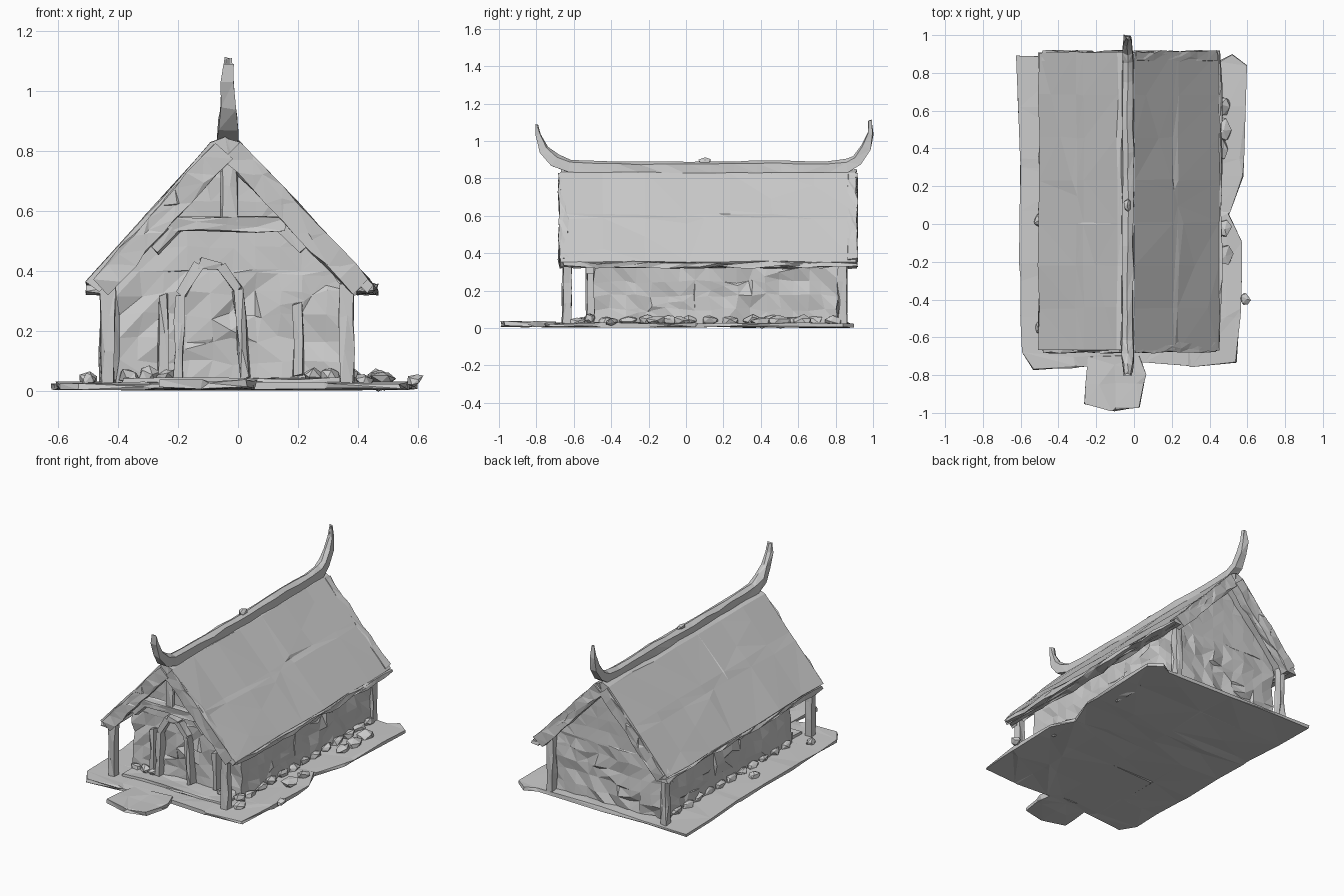
import bpy, bmesh, random
from mathutils import Vector, Matrix

if "Cube" in bpy.data.objects:
    bpy.data.objects.remove(bpy.data.objects["Cube"])

random.seed(4)


def finish(name, bm, step=None, jit=0.0, axes=(1, 1, 1), smooth_above=99):
    """Chop the mesh into a grid, roughen it and make a flat shaded object."""
    bmesh.ops.triangulate(bm, faces=bm.faces[:])
    if step:
        for ax in range(3):
            lo = min(v.co[ax] for v in bm.verts)
            hi = max(v.co[ax] for v in bm.verts)
            n = int((hi - lo) / step)
            for i in range(1, n):
                co, no = Vector(), Vector()
                co[ax], no[ax] = lo + (hi - lo) * i / n, 1
                bmesh.ops.bisect_plane(bm, geom=bm.verts[:] + bm.edges[:] + bm.faces[:],
                                       plane_co=co, plane_no=no)
        bmesh.ops.remove_doubles(bm, verts=bm.verts[:], dist=0.004)
    bmesh.ops.triangulate(bm, faces=bm.faces[:])
    for v in bm.verts:
        k = jit * (0.3 if v.co.z > smooth_above else 1)
        v.co += Vector([random.uniform(-k, k) * a for a in axes])
    bmesh.ops.recalc_face_normals(bm, faces=bm.faces[:])
    me = bpy.data.meshes.new(name)
    bm.to_mesh(me)
    bm.free()
    ob = bpy.data.objects.new(name, me)
    bpy.context.collection.objects.link(ob)
    return ob


def prism(name, pts, direction, **kw):
    """Extrude a closed outline of 3D points."""
    bm = bmesh.new()
    face = bm.faces.new([bm.verts.new(p) for p in pts])
    ext = bmesh.ops.extrude_face_region(bm, geom=[face], use_keep_orig=True)
    bmesh.ops.translate(bm, vec=direction,
                        verts=[g for g in ext["geom"] if isinstance(g, bmesh.types.BMVert)])
    finish(name, bm, **kw)


def beam(name, p, q, w, d, step=0.09, jit=0.006):
    """Rough timber from p to q; d is its depth along y (or x for beams along y)."""
    p, q = Vector(p), Vector(q)
    z = (q - p).normalized()
    y = Vector((1, 0, 0)) if abs(z.y) > 0.9 else Vector((0, 1, 0))
    x = y.cross(z).normalized()
    y = z.cross(x)
    m = Matrix((x * w, y * d, z * (q - p).length)).transposed().to_4x4()
    bm = bmesh.new()
    bmesh.ops.create_cube(bm, size=1, matrix=Matrix.Translation((p + q) / 2) @ m)
    finish(name, bm, step=step, jit=jit)


def stone(name, loc, size):
    bm = bmesh.new()
    bmesh.ops.create_icosphere(bm, subdivisions=1, radius=1,
                               matrix=Matrix.Translation(loc) @ Matrix.Diagonal((*size, 1)))
    finish(name, bm, jit=min(size) * 0.35)


# Ground slab with wavy outline
ground = [(-.62, .89), (-.60, .3), (-.605, -.3), (-.59, -.68), (-.53, -.77), (-.28, -.76),
          (.06, -.73), (.3, -.755), (.54, -.73), (.565, -.45), (.57, -.1), (.50, .05),
          (.575, .25), (.595, .84), (.52, .90), (.45, .86)]
prism("ground_slab", [(x, y, .006) for x, y in ground], (0, 0, .02),
      step=.25, jit=.005)
# Doorstep stones
step_pts = [(-.24, -.70), (-.26, -.95), (-.12, -.99), (.03, -.97), (.06, -.80), (.03, -.70)]
prism("doorstep", [(x, y, .008) for x, y in step_pts], (0, 0, .024), step=.12, jit=.006)
# Raised porch floor
prism("porch_floor", [(-.38, -.62, .02), (.34, -.62, .02), (.34, -.46, .02), (-.38, -.46, .02)],
      (0, 0, .02), step=.12, jit=.007)

# Rubble walls with full gables
wall = [(-.405, .02), (-.405, .40), (-.04, .785), (.37, .385), (.37, .02)]
prism("house_walls", [(x, -.485, z) for x, z in wall], (0, 1.295, 0),
      step=.075, jit=.013, smooth_above=.36)

# Thatched roof
roof = [(-.505, .36), (-.09, .825), (-.04, .845), (.005, .83), (.45, .355),
        (.43, .325), (-.035, .785), (-.465, .325)]
prism("thatched_roof", [(x, -.67, z) for x, z in roof], (0, 1.58, 0),
      step=.2, jit=.005)

# Barge boards on both gables, and the ragged eave edges
for end, y in (("front", -.655), ("back", .89)):
    beam(f"{end}_left_barge_board", (-.46, y, .345), (-.05, y, .80), .075, .05)
    beam(f"{end}_right_barge_board", (.41, y, .345), (-.02, y, .80), .075, .05)
for side, x in (("left", -.47), ("right", .43)):
    beam(f"{side}_eave_beam", (x, -.66, .338), (x, .91, .338), .025, .06, jit=.009)

# Ridge cap with curved horns: y, z, half height, half width
ridge = [(-.80, 1.09, .006, .016), (-.788, 1.03, .014, .022), (-.755, .955, .026, .028),
         (-.70, .895, .035, .032), (-.62, .865, .035, .034)]
ridge += [(-.62 + .125 * i, .86, .032, .032) for i in range(1, 12)]
ridge += [(.86, .867, .034, .032), (.915, .90, .032, .028), (.96, .965, .025, .024),
          (.984, 1.04, .015, .018), (.984, 1.11, .006, .010)]
bm = bmesh.new()
rings = []
for i, (y, z, h, w) in enumerate(ridge):
    a, b = ridge[max(i - 1, 0)], ridge[min(i + 1, len(ridge) - 1)]
    t = Vector((0, b[0] - a[0], b[1] - a[1])).normalized()
    n = Vector((0, -t.z, t.y))
    c = Vector((-.033, y, z))
    rings.append([bm.verts.new(c + Vector((w * u, 0, 0)) + n * h * s)
                  for u, s in ((-1, -1), (1, -1), (.9, .5), (0, 1), (-.9, .5))])
for r, s in zip(rings, rings[1:]):
    for k in range(5):
        bm.faces.new((r[k], r[(k + 1) % 5], s[(k + 1) % 5], s[k]))
bm.faces.new(rings[0])
bm.faces.new(rings[-1])
finish("ridge_with_horns", bm, jit=.005)
stone("ridge_knob", (-.033, .10, .895), (.02, .035, .022))

# Porch posts and back corner posts
for side, x in (("left", -.435), ("right", .362)):
    beam(f"{side}_porch_post", (x, -.637, .02), (x, -.637, .36), .045, .045)
    beam(f"{side}_back_post", (x * 1.01 - .0, .835, .02), (x * 1.01, .835, .37), .04, .05)

# Front gable truss
beam("collar_beam", (-.23, -.64, .555), (.16, -.64, .555), .045, .045)
beam("king_post", (-.03, -.64, .57), (-.03, -.64, .79), .05, .04)
beam("left_collar_brace", (-.20, -.64, .55), (-.28, -.64, .47), .035, .035)
beam("right_collar_brace", (.14, -.64, .55), (.22, -.64, .47), .035, .035)

# Arched door frame and wall timbers
arch = [(-.20, .04), (-.19, .32), (-.13, .425), (-.06, .415), (.0, .335), (.025, .04)]
for i, (a, b) in enumerate(zip(arch, arch[1:])):
    beam(f"door_frame_{i + 1}", (a[0], -.505, a[1]), (b[0], -.505, b[1]), .032, .055)
beam("right_wall_timber", (.20, -.50, .05), (.20, -.50, .29), .03, .05)
beam("left_wall_timber", (-.25, -.50, .05), (-.25, -.50, .32), .03, .04)

# Footing stones along the walls
for i in range(12):
    y = -.42 + i * .11
    stone(f"left_footing_{i + 1}", (-.41, y, .04), (.025, .05, .025))
    stone(f"right_footing_{i + 1}", (.38, y, .04), (.025, .05, .025))
for i in range(6):
    stone(f"front_footing_{i + 1}", (.07 + .06 * i if i > 2 else -.36 + .06 * i, -.51, .05),
          (.035, .03, .03))
# Loose stones beside the house
for i, (x, y, s) in enumerate([(.46, .40, .05), (.47, .50, .06), (.47, .62, .06), (.48, -.02, .05),
                               (.48, -.16, .055), (.59, -.40, .035), (-.50, .02, .04),
                               (-.50, -.55, .035), (.42, -.58, .04)]):
    stone(f"loose_stone_{i + 1}", (x, y, .035), (s * .75, s * 1.1, s * .6))
